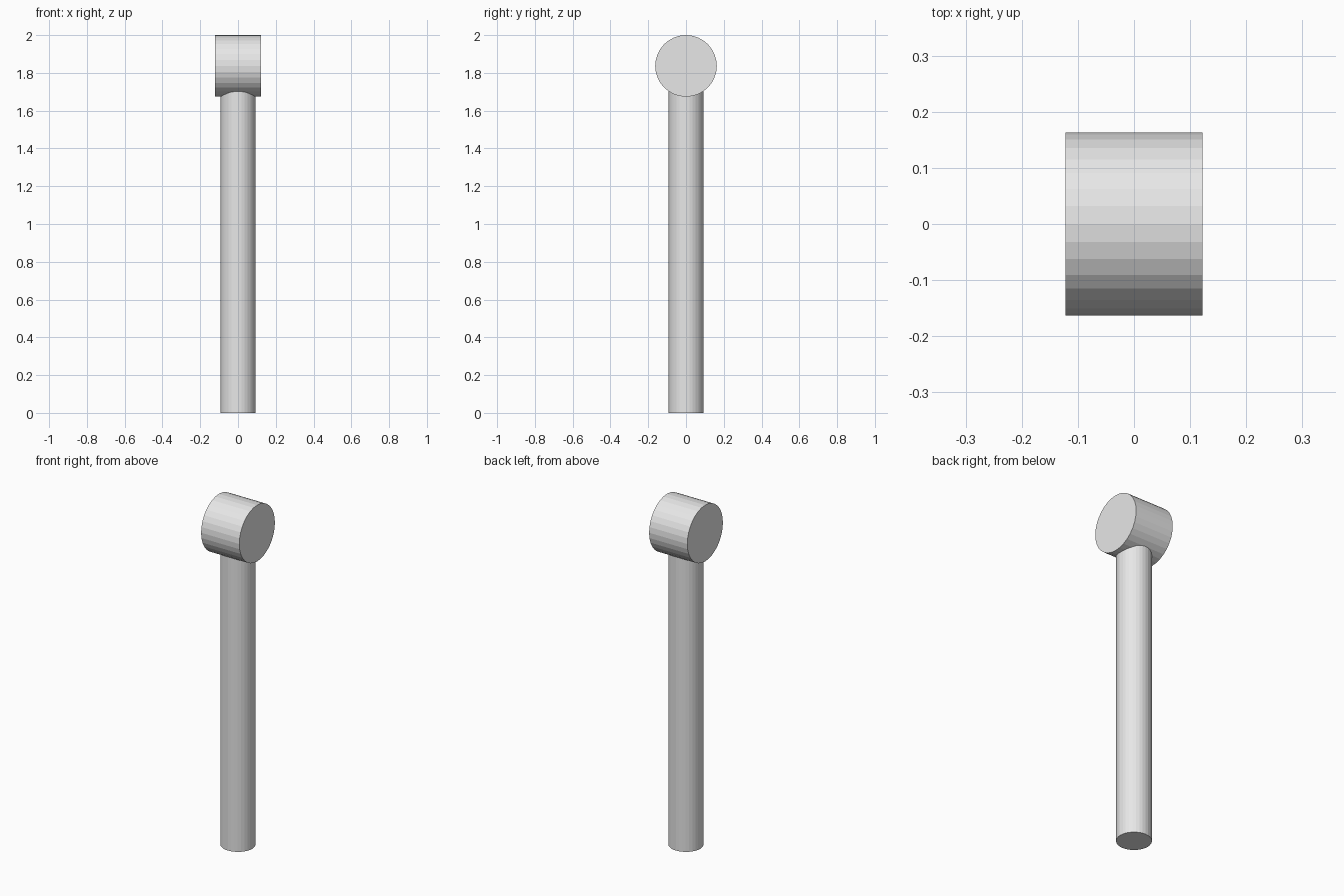
import bpy
from math import pi

cube = bpy.data.objects.get("Cube")
if cube:
    bpy.data.objects.remove(cube, do_unlink=True)

# Single plain grey
grey = bpy.data.materials.new("light grey")
grey.use_nodes = True
colour = (0.8, 0.8, 0.8, 1.0)
grey.diffuse_color = colour
grey.node_tree.nodes["Principled BSDF"].inputs["Base Color"].default_value = colour


def cylinder(name, radius, length, centre_z, tilt=0.0):
    bpy.ops.mesh.primitive_cylinder_add(
        vertices=32, radius=radius, depth=length,
        location=(0, 0, centre_z), rotation=(0, tilt, 0))
    part = bpy.context.object
    part.name = name
    part.data.materials.append(grey)
    return part


HEAD_RADIUS = 0.163
HEAD_Z = 2 - HEAD_RADIUS

# Upright handle, running up into the middle of the head
cylinder("handle", 0.092, HEAD_Z, HEAD_Z / 2)

# Drum-shaped head lying along x
cylinder("head", HEAD_RADIUS, 0.245, HEAD_Z, tilt=pi / 2)
